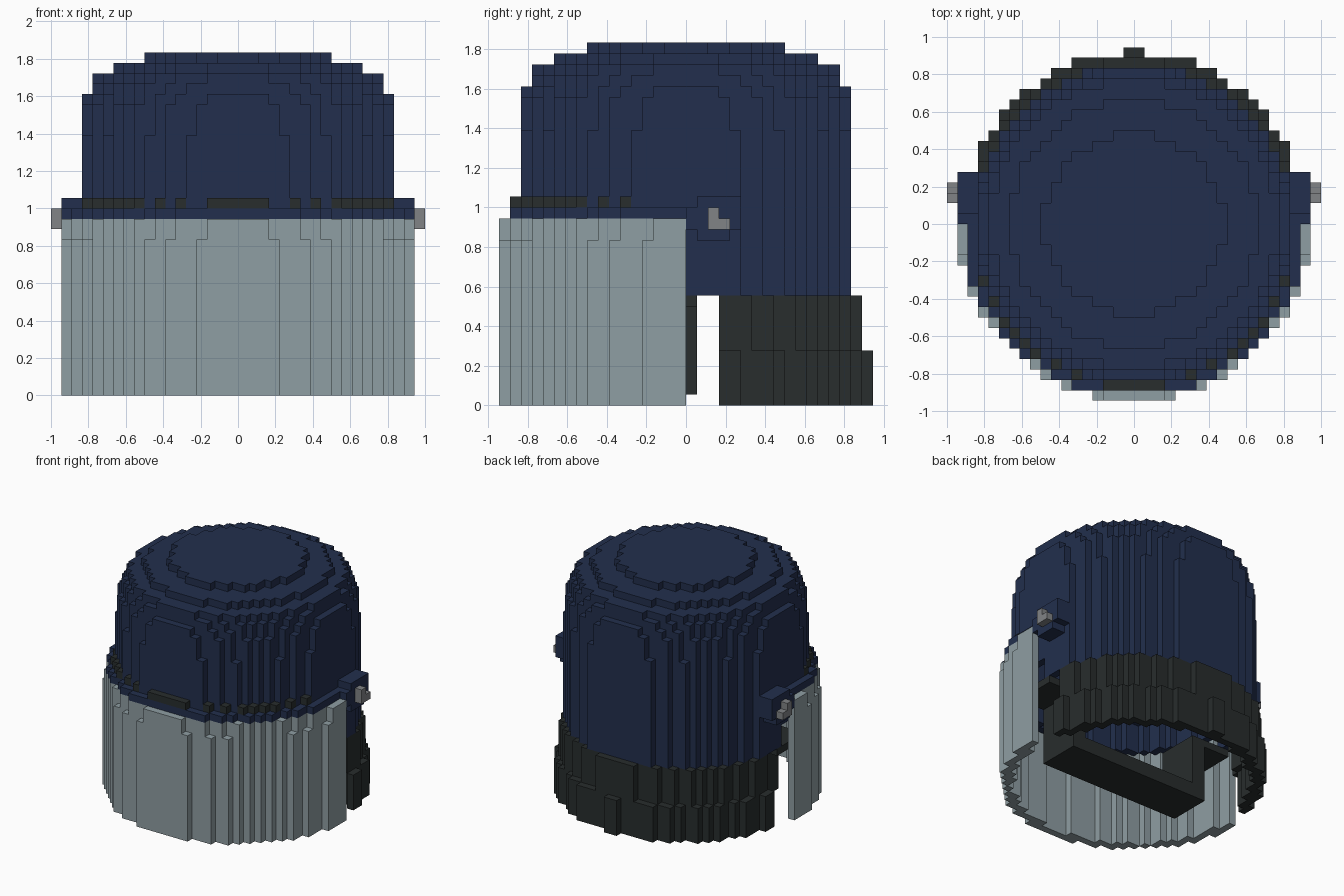
import bpy, bmesh

if "Cube" in bpy.data.objects:
    bpy.data.objects.remove(bpy.data.objects["Cube"])

V = 1 / 18  # edge of one cube


def material(name, rgb):
    m = bpy.data.materials.new(name)
    m.diffuse_color = (*rgb, 1)
    m.use_nodes = True
    m.node_tree.nodes["Principled BSDF"].inputs["Base Color"].default_value = m.diffuse_color
    return m


NAVY = material("navy", (0.016, 0.028, 0.075))
BLACK = material("black", (0.021, 0.026, 0.026))
CLEAR = material("visor_grey", (0.275, 0.342, 0.366))
STEEL = material("steel", (0.22, 0.23, 0.24))

AXES = [(0, 1, 2), (1, 2, 0), (2, 0, 1)]


def build(name, mat, test):
    """Mesh of the outer faces of every cube for which test(x, y, z) holds.
    x and y are cube centres, z is the layer number."""
    cells = {(i, j, k) for i in range(-18, 18) for j in range(-18, 18)
             for k in range(33) if test(i + 0.5, j + 0.5, k)}
    bm = bmesh.new()
    verts = {}

    def vert(p):
        if p not in verts:
            verts[p] = bm.verts.new([c * V for c in p])
        return verts[p]

    for c in cells:
        for a, b, d in AXES:
            for side in (0, 1):
                n = list(c)
                n[a] += 1 if side else -1
                if tuple(n) in cells:
                    continue
                ring = []
                for u, w in ((0, 0), (1, 0), (1, 1), (0, 1)):
                    p = list(c)
                    p[a] += side
                    p[b] += u
                    p[d] += w
                    ring.append(vert(tuple(p)))
                bm.faces.new(ring if side else ring[::-1])
    # merge the coplanar squares into large flat faces
    bmesh.ops.dissolve_limit(bm, angle_limit=0.01, verts=bm.verts[:], edges=bm.edges[:])
    me = bpy.data.meshes.new(name)
    bm.to_mesh(me)
    bm.free()
    me.materials.append(mat)
    ob = bpy.data.objects.new(name, me)
    bpy.context.collection.objects.link(ob)
    return ob


def r2(x, y):
    return x * x + y * y


# squared dome radius per layer
def dome_r2(k):
    top = {32: 76, 31: 142, 30: 192, 29: 207, 28: 219}
    if k > 32:
        return 0
    return top.get(k, 226 if k >= 25 else 236)


def shell(x, y, z):
    if z < (10 if y > 0 else 13) or r2(x, y) > dome_r2(z):
        return False
    inner = max(dome_r2(z + 1) ** 0.5 - 1.2, 0)
    return r2(x, y) > inner ** 2


def pivot_arm(x, y, z):
    if abs(x) < 15 or abs(x) > 17:
        return False
    return (0 < y < 5 and 15 <= z <= 18
            and not (z == 15 and (y < 1 or y > 4))
            and not (z == 18 and y < 1))


# helmet dome
build("helmet_shell", NAVY, shell)

# rim above the visor and its side pivots
build("visor_rim", NAVY, lambda x, y, z:
      z == 17 and y < 1 and 200 < r2(x, y) < 272 and not shell(x, y, z))
build("rim_seal", BLACK, lambda x, y, z:
      z == 18 and y < -5 and r2(x, y) < 251 and not shell(x, y, z)
      and r2(x, y) > 200)
build("visor_pivots", NAVY, pivot_arm)
build("pivot_knobs", STEEL, lambda x, y, z:
      abs(x) > 17 and 2 < y < 4 and z in (16, 17) and not (y > 3 and z == 17))

# curved visor, slightly narrower along the top edge
build("visor", CLEAR, lambda x, y, z:
      z < 17 and y < 0 and r2(x, y) > 246 and r2(x, y) < (288 if z < 15 else 281))

# neck guard in two steps
build("neck_guard", BLACK, lambda x, y, z:
      z < 10 and y > 3 and
      (205 if z >= 5 else 226) < r2(x * 1.0075, y) < (273 if z < 5 else 252))


# chin strap: bottom bar, two posts, and tabs out to the shell
def strap(x, y, z):
    if not -5 < y < 1:
        return False
    ax = abs(x)
    bar = ax < 11 and 1 <= z < 3
    post = 9 < ax < 11 and 1 <= z < 10
    tab = 9 < ax < 15 and z == 9
    return bar or post or tab


build("chin_strap", BLACK, strap)
